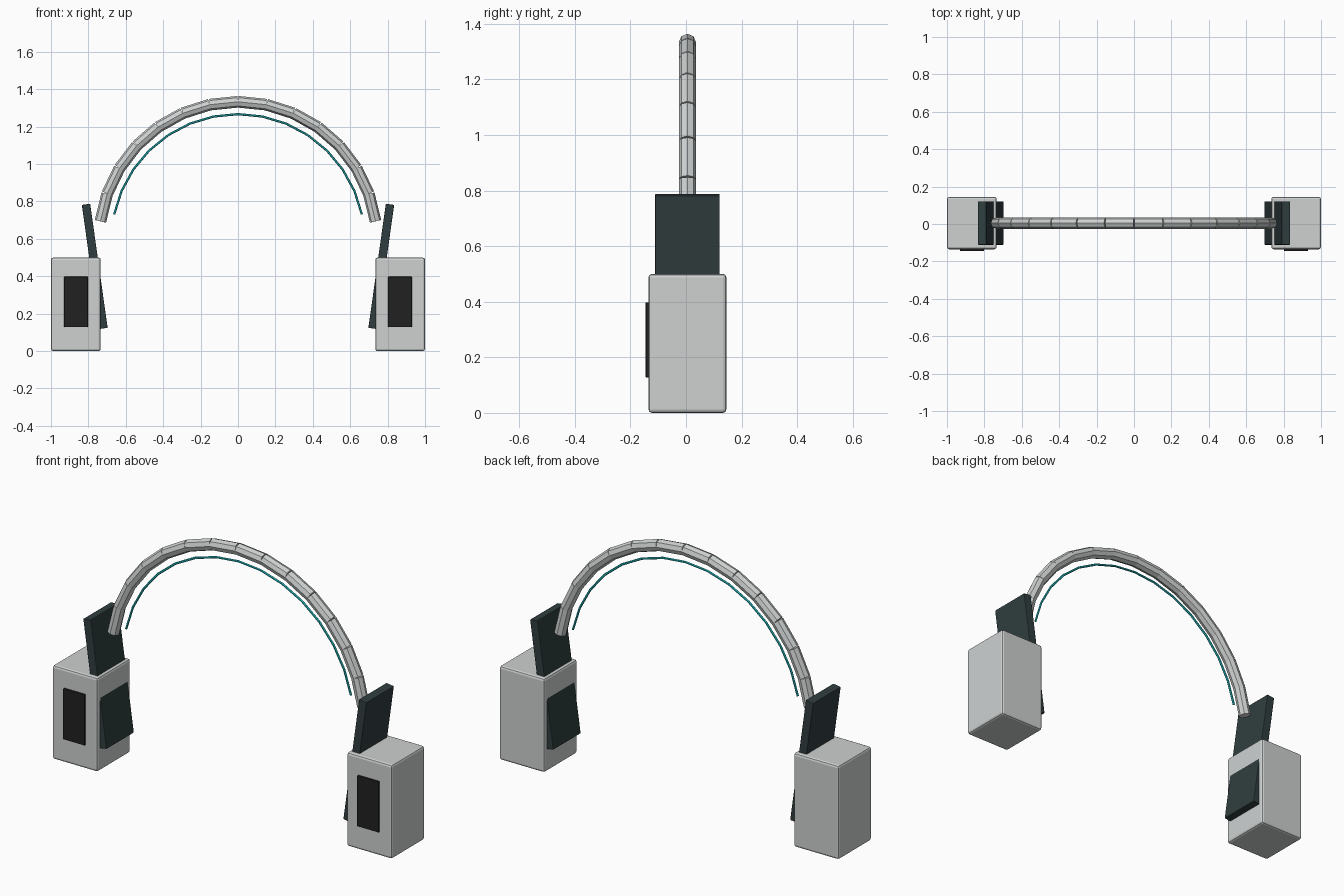
import bpy
from math import sin, cos, radians
from mathutils import Vector

cube = bpy.data.objects.get("Cube")
if cube:
    bpy.data.objects.remove(cube, do_unlink=True)

MID_Y = 0.005        # depth of the arch and housings
ARC_Z = 0.59         # centre height shared by both arcs


def material(name, rgb):
    mat = bpy.data.materials.new(name)
    mat.use_nodes = True
    mat.diffuse_color = (*rgb, 1)
    mat.node_tree.nodes["Principled BSDF"].inputs["Base Color"].default_value = (*rgb, 1)
    return mat


silver = material("silver grey", (0.62, 0.64, 0.64))
slate = material("dark slate", (0.03, 0.048, 0.05))
black = material("black", (0.015, 0.015, 0.016))
teal = material("teal", (0.02, 0.55, 0.58))


def box(name, size, location, mat, tilt=0, bevel=0):
    bpy.ops.mesh.primitive_cube_add(size=1, location=location, rotation=(0, tilt, 0))
    obj = bpy.context.object
    obj.name = name
    obj.scale = size
    bpy.ops.object.transform_apply(location=False, rotation=False, scale=True)
    obj.data.materials.append(mat)
    if bevel:
        mod = obj.modifiers.new("edge bevel", "BEVEL")
        mod.width = bevel
        mod.segments = 2
    return obj


def arc(name, radius, half_angle, thickness, sides, count, mat):
    """Chain of straight rods laid end to end along an arch."""
    step = 2 * half_angle / count
    points = []
    for i in range(count + 1):
        a = radians(-half_angle + i * step)
        points.append(Vector((radius * sin(a), MID_Y, ARC_Z + radius * cos(a))))
    rods = []
    for a, b in zip(points, points[1:]):
        bpy.ops.mesh.primitive_cylinder_add(
            vertices=sides, radius=thickness, depth=(b - a).length, location=(a + b) / 2,
            rotation=(b - a).to_track_quat("Z", "Y").to_euler())
        rods.append(bpy.context.object)
    bpy.ops.object.select_all(action="DESELECT")
    for rod in rods:
        rod.select_set(True)
    bpy.context.view_layer.objects.active = rods[0]
    bpy.ops.object.join()
    obj = bpy.context.object
    obj.name = name
    obj.data.materials.append(mat)
    return obj


# Arched band and the thin strip beneath it
arc("arch_band", 0.743, 82, 0.031, 8, 14, silver)
arc("inner_strip", 0.677, 78, 0.006, 6, 14, teal)

# Housing, tilted pad and front panel on each side
for side, label in ((1, "left"), (-1, "right")):
    box(label + "_housing", (0.266, 0.28, 0.49), (side * 0.867, MID_Y, 0.25), silver, bevel=0.012).scale.z = 0.5 / 0.49
    box(label + "_pad", (0.045, 0.232, 0.67), (side * 0.766, MID_Y, 0.453), slate,
        tilt=side * radians(8), bevel=0.003)
    box(label + "_front_panel", (0.126, 0.012, 0.27), (side * 0.866, -0.139, 0.263), black, bevel=0.002)
